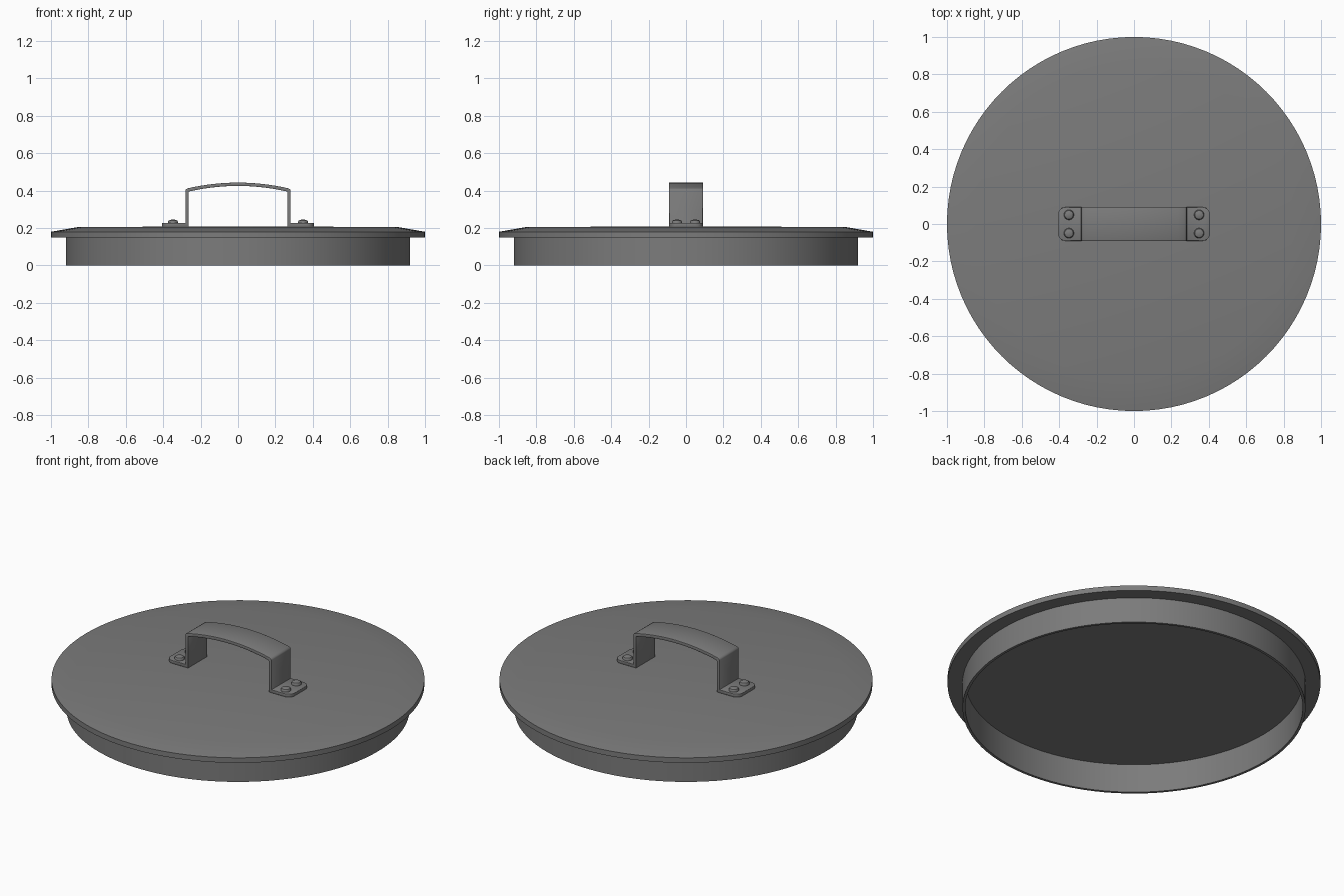
import bpy, bmesh, math

if "Cube" in bpy.data.objects:
    bpy.data.objects.remove(bpy.data.objects["Cube"], do_unlink=True)

steel = bpy.data.materials.new("dark grey steel")
steel.use_nodes = True
grey = (0.2, 0.2, 0.2, 1)
steel.diffuse_color = grey
steel.node_tree.nodes["Principled BSDF"].inputs["Base Color"].default_value = grey


def finish(bm, name, location=(0, 0, 0)):
    """Turn a bmesh into a smooth-shaded object with the steel material."""
    mesh = bpy.data.meshes.new(name)
    bm.to_mesh(mesh)
    bm.free()
    mesh.materials.append(steel)
    obj = bpy.data.objects.new(name, mesh)
    obj.location = location
    bpy.context.collection.objects.link(obj)
    bpy.ops.object.select_all(action="DESELECT")
    obj.select_set(True)
    bpy.context.view_layer.objects.active = obj
    bpy.ops.object.shade_smooth_by_angle(angle=math.radians(30))
    return obj


def lathe(name, profile, steps, location=(0, 0, 0)):
    """Spin a (radius, height) profile around the z axis."""
    bm = bmesh.new()
    verts = [bm.verts.new((r, 0, z)) for r, z in profile]
    edges = [bm.edges.new(pair) for pair in zip(verts, verts[1:])]
    bmesh.ops.spin(bm, geom=verts + edges, cent=(0, 0, 0), axis=(0, 0, 1),
                   angle=math.tau, steps=steps)
    bmesh.ops.remove_doubles(bm, verts=bm.verts, dist=0.0001)
    bmesh.ops.recalc_face_normals(bm, faces=bm.faces)
    return finish(bm, name, location)


# Lid: hollow skirt, overhanging flange and shallow sloped top
lathe("lid", [(0, 0.17), (0.905, 0.17), (0.905, 0), (0.92, 0), (0.92, 0.15),
              (1, 0.15), (1, 0.18), (0.85, 0.206), (0, 0.208)], 96)

# Handle: half of the strap as (x, z, half width), from the foot tip upward
half_width, corner, foot_z, leg_x = 0.09, 0.04, 0.226, 0.282
half = []
for i in range(6):
    a = math.radians(90 - 18 * i)
    half.append((0.367 + corner * math.sin(a), foot_z,
                 half_width - corner * (1 - math.cos(a))))
half += [(leg_x, foot_z, half_width), (leg_x, 0.40, half_width),
         (0.279, 0.407, half_width)]
for i in range(8):
    t = 1 - i / 8
    half.append((0.27 * t, 0.443 - 0.031 * t * t, half_width))
path = [(-x, z, w) for x, z, w in half] + [(0, 0.443, half_width)] + half[::-1]

bm = bmesh.new()
rows = [(bm.verts.new((x, -w, z)), bm.verts.new((x, w, z))) for x, z, w in path]
for (a, b), (c, d) in zip(rows, rows[1:]):
    bm.faces.new((a, c, d, b))
handle = finish(bm, "handle")
solid = handle.modifiers.new("thickness", "SOLIDIFY")
solid.thickness = 0.018
solid.offset = -1
solid.use_even_offset = True
bevel = handle.modifiers.new("soft edges", "BEVEL")
bevel.width = 0.004
bevel.segments = 2
bevel.limit_method = "ANGLE"
bevel.angle_limit = math.radians(40)

# Rivets: two domed heads on each foot
for side, x in (("left", 0.348), ("right", -0.348)):
    for end, y in (("front", -0.049), ("back", 0.049)):
        lathe(f"{side}_{end}_rivet",
              [(0.027, 0), (0.027, 0.009), (0.023, 0.016), (0.014, 0.02), (0, 0.021)],
              24, (x, y, 0.224))
